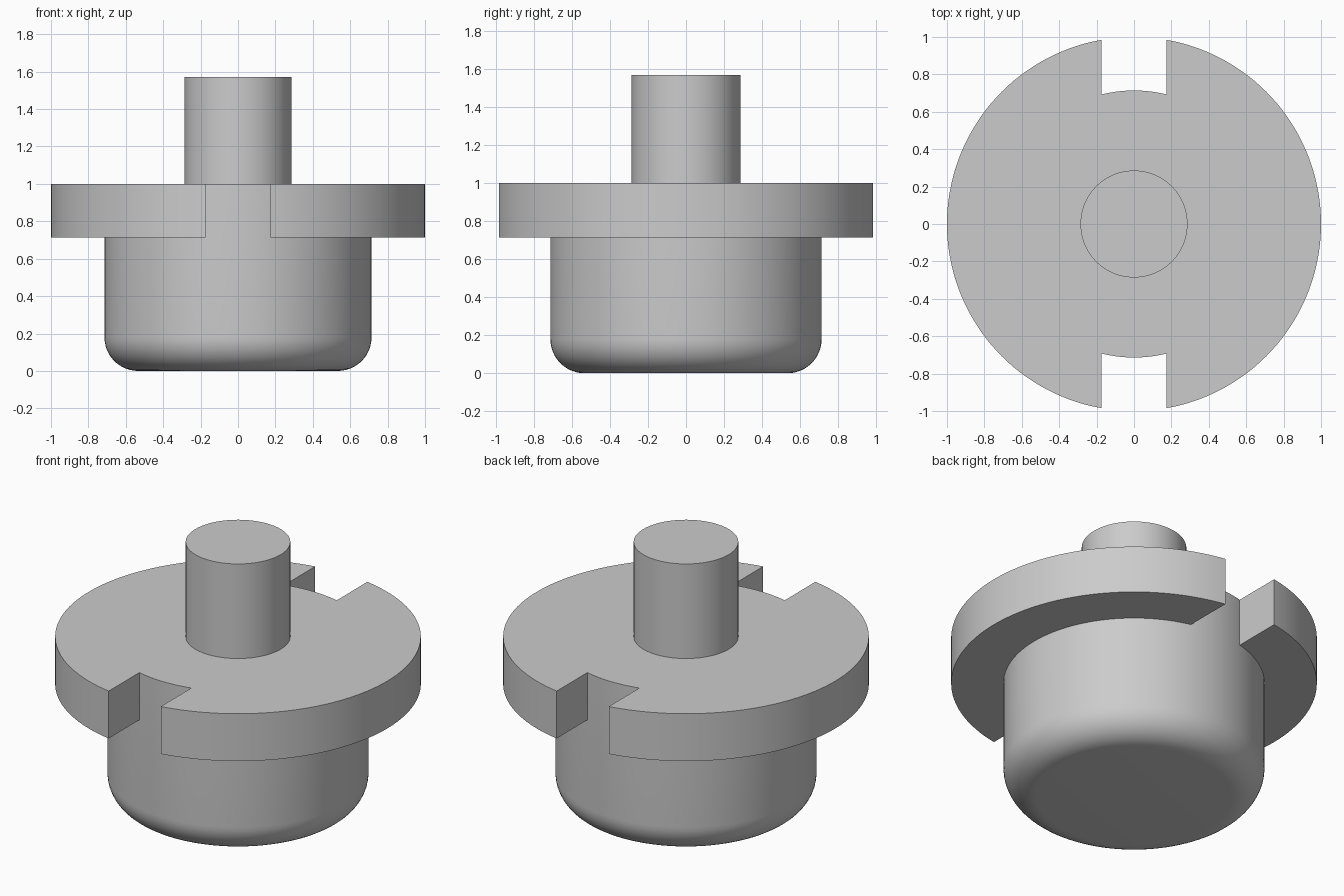
import bpy, bmesh
from math import sin, cos, asin, pi, radians

cube = bpy.data.objects.get("Cube")
if cube:
    bpy.data.objects.remove(cube, do_unlink=True)

BODY_R, FLANGE_R, SHAFT_R = 0.714, 1.0, 0.286
FLANGE_Z, BODY_TOP, SHAFT_TOP = 0.714, 1.0, 1.571
FILLET, SLOT = 0.18, 0.174
SEGMENTS = 128

grey = bpy.data.materials.new("plain grey")
grey.use_nodes = True
colour = (0.6, 0.6, 0.6, 1)
grey.diffuse_color = colour
grey.node_tree.nodes["Principled BSDF"].inputs["Base Color"].default_value = colour


def finish(name, bm):
    bmesh.ops.remove_doubles(bm, verts=bm.verts, dist=1e-5)
    bmesh.ops.recalc_face_normals(bm, faces=bm.faces)
    mesh = bpy.data.meshes.new(name)
    bm.to_mesh(mesh)
    bm.free()
    mesh.materials.append(grey)
    obj = bpy.data.objects.new(name, mesh)
    bpy.context.collection.objects.link(obj)
    bpy.ops.object.select_all(action="DESELECT")
    obj.select_set(True)
    bpy.context.view_layer.objects.active = obj
    bpy.ops.object.shade_smooth_by_angle(angle=radians(30))
    return obj


def arc(radius, start, end, steps):
    return [(radius * cos(start + (end - start) * i / steps),
             radius * sin(start + (end - start) * i / steps))
            for i in range(steps + 1)]


# Round body with a filleted base, stepping in to the shaft
profile = [(BODY_R - FILLET + x, FILLET + z)
           for x, z in arc(FILLET, -pi / 2, 0, 12)]
profile += [(BODY_R, BODY_TOP), (SHAFT_R, BODY_TOP), (SHAFT_R, SHAFT_TOP)]
bm = bmesh.new()
rings = [[bm.verts.new((r * cos(2 * pi * i / SEGMENTS),
                        r * sin(2 * pi * i / SEGMENTS), z))
          for i in range(SEGMENTS)] for r, z in profile]
for low, high in zip(rings, rings[1:]):
    for i in range(SEGMENTS):
        j = (i + 1) % SEGMENTS
        bm.faces.new((low[i], low[j], high[j], high[i]))
bm.faces.new(rings[0][::-1])
bm.faces.new(rings[-1])
finish("body_and_shaft", bm)

# Two flange halves, leaving a slot at the front and the back
inner_r = BODY_R - 0.002
for name, side in (("left_flange", 1), ("right_flange", -1)):
    outer_end = pi / 2 - asin(SLOT / FLANGE_R)
    inner_end = pi / 2 - asin(SLOT / inner_r)
    outer = arc(FLANGE_R, -outer_end, outer_end, SEGMENTS // 2)
    inner = arc(inner_r, inner_end, -inner_end, SEGMENTS // 2)
    bm = bmesh.new()
    low, high = [[bm.verts.new((side * x, y, z)) for x, y in outer + inner]
                 for z in (FLANGE_Z, BODY_TOP)]
    n, half = len(low), len(outer)
    for i in range(n):
        j = (i + 1) % n
        bm.faces.new((low[i], low[j], high[j], high[i]))
    for ring in (low, high):
        for i in range(half - 1):
            bm.faces.new((ring[i], ring[i + 1], ring[n - 2 - i], ring[n - 1 - i]))
    finish(name, bm)
